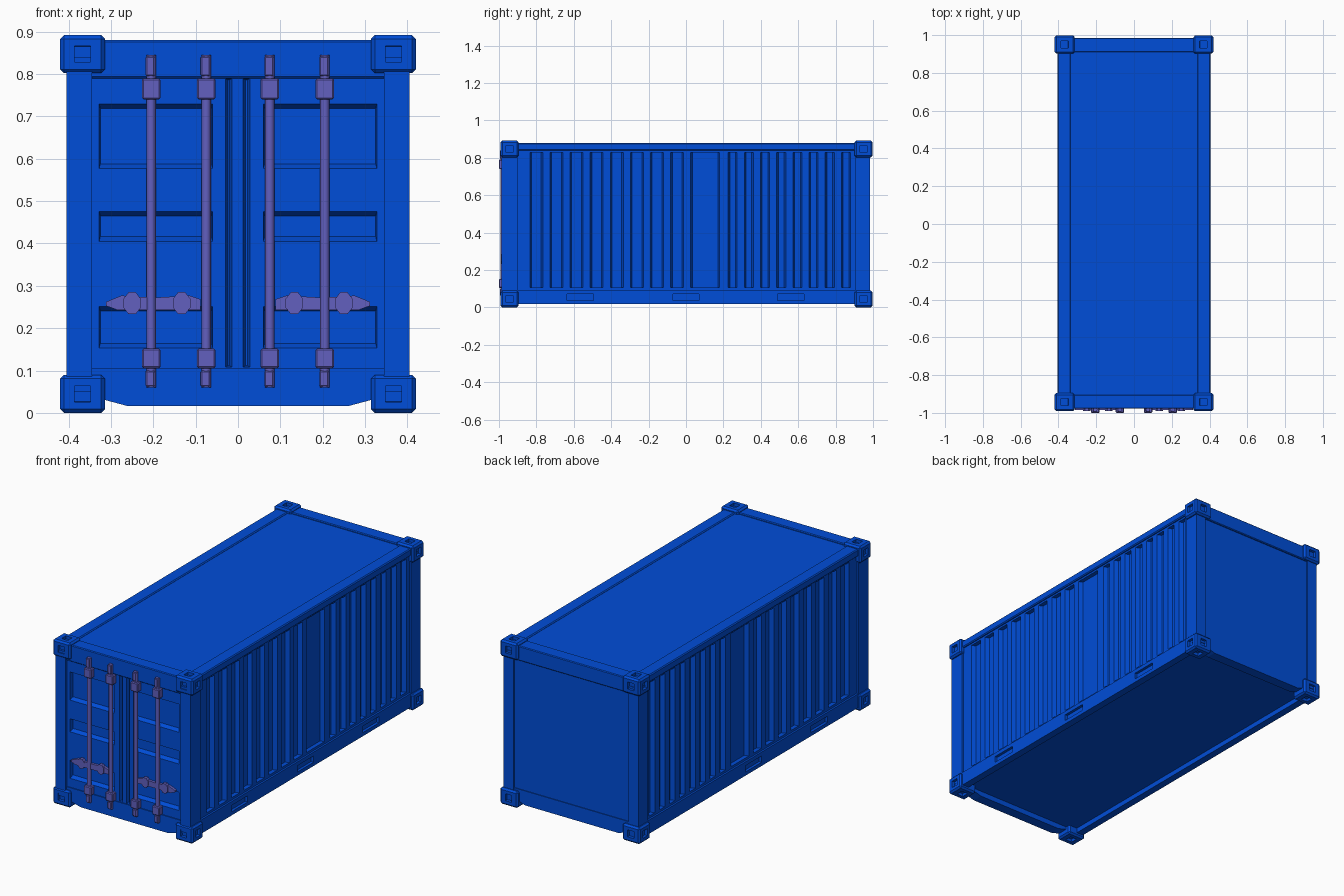
import bpy, bmesh, math
from mathutils import Vector, Matrix

if "Cube" in bpy.data.objects:
    bpy.data.objects.remove(bpy.data.objects["Cube"])


def material(name, rgb):
    m = bpy.data.materials.new(name)
    m.diffuse_color = (*rgb, 1)
    m.use_nodes = True
    m.node_tree.nodes["Principled BSDF"].inputs["Base Color"].default_value = m.diffuse_color
    return m


BLUE = material("container blue", (0.0, 0.075, 0.69))
STEEL = material("violet grey steel", (0.122, 0.115, 0.52))


def finish(name, bm, mat):
    bmesh.ops.recalc_face_normals(bm, faces=bm.faces)
    me = bpy.data.meshes.new(name)
    bm.to_mesh(me)
    bm.free()
    me.materials.append(mat)
    ob = bpy.data.objects.new(name, me)
    bpy.context.collection.objects.link(ob)
    return ob


def add_box(bm, x0, x1, y0, y1, z0, z1, bevel=0.0):
    r = bmesh.ops.create_cube(bm, size=1)
    for v in r["verts"]:
        v.co = Vector((x0 + (v.co.x + .5) * (x1 - x0),
                       y0 + (v.co.y + .5) * (y1 - y0),
                       z0 + (v.co.z + .5) * (z1 - z0)))
    if bevel:
        edges = {e for v in r["verts"] for e in v.link_edges}
        bmesh.ops.bevel(bm, geom=list(edges), offset=bevel, segments=1, affect='EDGES')


def box(name, *dims, bevel=0.0, mat=BLUE):
    bm = bmesh.new()
    add_box(bm, *dims, bevel=bevel)
    return finish(name, bm, mat)


def prism(name, pts, direction, mat=BLUE):
    """Extrude a closed polygon along a direction."""
    bm = bmesh.new()
    f = bm.faces.new([bm.verts.new(p) for p in pts])
    r = bmesh.ops.extrude_face_region(bm, geom=[f])
    bmesh.ops.translate(bm, vec=direction,
                        verts=[v for v in r["geom"] if isinstance(v, bmesh.types.BMVert)])
    return finish(name, bm, mat)


def cut(ob, cutter):
    mod = ob.modifiers.new("cut", 'BOOLEAN')
    mod.operation, mod.solver, mod.object = 'DIFFERENCE', 'EXACT', cutter
    bpy.context.view_layer.objects.active = ob
    bpy.ops.object.modifier_apply(modifier=mod.name)
    bpy.data.objects.remove(cutter)


# corner castings: bevelled blocks with square lock holes on the outer faces
for sx in (-1, 1):
    for yc in (-0.943, 0.95):
        for zc in (0.045, 0.847):
            bm = bmesh.new()
            sy, sz = math.copysign(1, yc), (1 if zc > .4 else -1)
            add_box(bm, sx * .367 - .053, sx * .367 + .053, yc - .048, yc + .048,
                    zc - .045, zc + .045, bevel=0.009)
            for d in ((sx, 0, 0), (0, sy, 0), (0, 0, sz)):
                bm.faces.ensure_lookup_table()
                d = Vector(d)
                f = max(bm.faces, key=lambda f: f.normal.dot(d) * 10 + f.calc_area())
                bmesh.ops.inset_region(bm, faces=[f], thickness=0.015)
                c = f.calc_center_median()
                for v in f.verts:      # force the hole square
                    o = v.co - c
                    v.co = c + Vector([math.copysign(.019, k) if abs(k) > .005 else 0 for k in o])
                bmesh.ops.inset_region(bm, faces=[f], thickness=0.0005, depth=-0.016)
            finish("corner_casting", bm, BLUE)

for sx in (-1, 1):
    def side(name, xa, xb, *rest, **kw):
        return box(name, min(sx * xa, sx * xb), max(sx * xa, sx * xb), *rest, **kw)

    # corner posts
    side("front_post", .345, .405, -.986, -.90, .05, .84)
    side("back_post", .345, .405, .905, .985, .05, .84)
    # long rails
    side("top_rail", .335, .405, -.91, .91, .838, .878, bevel=.005)
    rail = side("bottom_rail", .365, .405, -.91, .91, .018, .093)
    # forklift pockets
    bm = bmesh.new()
    for yc in (-.565, 0, .56):
        add_box(bm, sx * .39, sx * .42, yc - .07, yc + .07, .038, .072)
    cut(rail, finish("pocket_cutter", bm, BLUE))

    # corrugated side wall, grooves as (start, width)
    grooves = [(-.835 + i * .1075, .066) for i in range(8)]
    grooves += [(.025, .15)]
    grooves += [(.225 + i * .0865, .045) for i in range(8)]
    OUT, INN, S = .395, .372, .009
    path = [(OUT, -.91)]
    for y, w in grooves:
        path += [(OUT, y), (INN, y + S), (INN, y + w - S + .004), (OUT, y + w + .004)]
    path += [(OUT, .91), (.34, .91), (.34, -.91)]
    prism("corrugated_side_wall", [(sx * x, y, .09) for x, y in path], (0, 0, .752))
    # slim borders above and below the corrugation
    side("upper_wall_strip", .36, .395, -.91, .91, .828, .842)
    side("lower_wall_strip", .36, .395, -.91, .91, .09, .106)

# roof, floor and end headers
box("roof", -.34, .34, -.91, .91, .855, .872)
box("floor", -.37, .37, -.93, .93, .045, .06)
box("front_header", -.35, .35, -.977, -.905, .79, .88, bevel=.004)
box("back_header", -.35, .35, .91, .985, .80, .88, bevel=.004)

# end sills with chamfered lower corners
front_sill = [(-.35, .105), (-.35, .04), (-.26, .016), (.26, .016), (.35, .04), (.35, .105)]
prism("front_sill", [(x, -.977, z) for x, z in front_sill], (0, .057, 0))
back_sill = [(-.35, .10), (-.35, .045), (-.28, .022), (.28, .022), (.35, .045), (.35, .10)]
prism("back_sill", [(x, .925, z) for x, z in back_sill], (0, .055, 0))

# back wall
box("back_wall", -.35, .35, .94, .976, .09, .81)

# doors with sloped recessed panels and centre slits
doors = box("doors", -.35, .35, -.972, -.92, .09, .80)
bm = bmesh.new()


def add_recess(x0, x1, z0, z1, slope, sx_slope):
    r = bmesh.ops.create_cube(bm, size=1)
    for v in r["verts"]:
        deep = v.co.y > 0
        a, b = (sx_slope, slope) if deep else (0, 0)
        v.co = Vector((x0 + a if v.co.x < 0 else x1 - a,
                       -.950 if deep else -.9725,
                       z0 + b if v.co.z < 0 else z1 - b))


for x0, x1 in ((-.328, -.06), (.06, .328)):
    for z0, z1 in ((.577, .73), (.405, .476), (.153, .252)):
        add_recess(x0, x1, z0, z1, .011, .003)
add_recess(-.03, -.014, .108, .79, .004, .006)
add_recess(.012, .028, .108, .79, .004, .006)
cut(doors, finish("door_cutter", bm, BLUE))

# locking rods with guide brackets
for x in (-.205, -.075, .075, .205):
    bm = bmesh.new()
    bmesh.ops.create_cone(bm, cap_ends=True, segments=12, radius1=.011, radius2=.011,
                          depth=.785, matrix=Matrix.Translation((x, -.982, .4525)))
    rod = finish("locking_rod", bm, STEEL)
    for p in rod.data.polygons:
        p.use_smooth = len(p.vertices) == 4
    for z0, z1 in ((.105, .152), (.74, .79)):
        box("rod_bracket", x - .022, x + .022, -1.0, -.968, z0, z1, bevel=.004, mat=STEEL)
    for z0, z1 in ((.062, .10), (.795, .842)):
        box("rod_cam", x - .013, x + .009, -.994, -.97, z0, z1, bevel=.003, mat=STEEL)

# door handles: flat bar with tapered tip and two small hubs
handle = [(.088, .243), (.20, .243), (.285, .243), (.312, .253), (.312, .262),
          (.275, .277), (.20, .272), (.115, .277), (.088, .268)]
for sx in (-1, 1):
    prism("door_handle", [(sx * x, -.986, z) for x, z in handle], (0, .018, 0), mat=STEEL)
    for hx in (.133, .25):
        pts = [(sx * hx + .022 * math.cos(math.pi * (i + .5) / 4), -.990,
                .259 + .028 * math.sin(math.pi * (i + .5) / 4)) for i in range(8)]
        prism("handle_hub", pts, (0, .022, 0), mat=STEEL)
